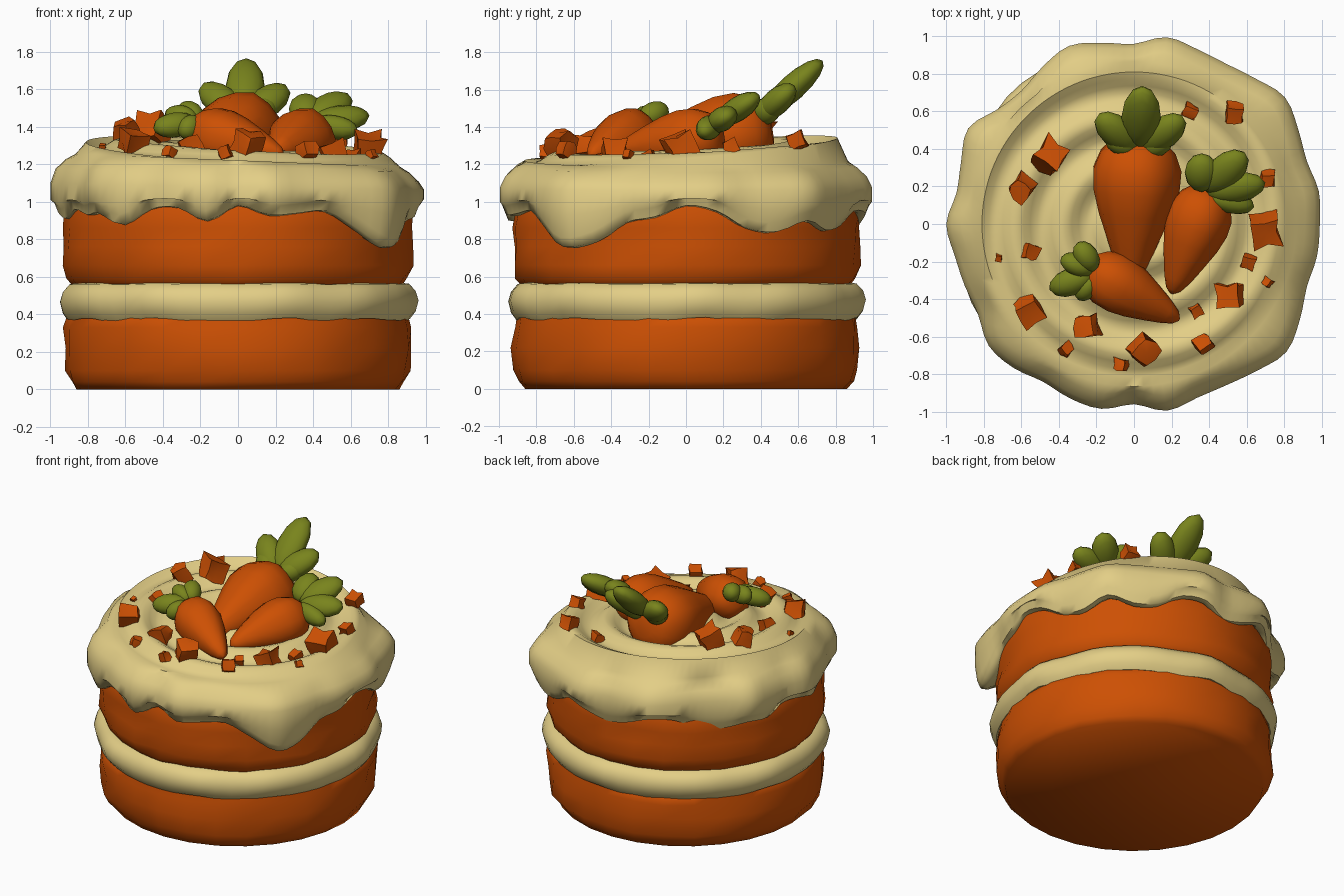
import bpy, bmesh, random
from math import tau, sin, cos, radians, hypot, atan2
from mathutils import Vector, Matrix

random.seed(4)
old = bpy.data.objects.get("Cube")
if old:
    bpy.data.objects.remove(old, do_unlink=True)


def material(name, color):
    m = bpy.data.materials.new(name)
    m.use_nodes = True
    m.diffuse_color = (*color, 1)
    bsdf = m.node_tree.nodes["Principled BSDF"]
    bsdf.inputs["Base Color"].default_value = (*color, 1)
    bsdf.inputs["Roughness"].default_value = 0.8
    return m


ORANGE = material("carrot_orange", (0.61, 0.08, 0.001))
CREAM = material("cream", (0.77, 0.62, 0.24))
GREEN = material("leaf_green", (0.19, 0.23, 0.012))


def finish(name, bm, mat, angle):
    bmesh.ops.recalc_face_normals(bm, faces=bm.faces)
    mesh = bpy.data.meshes.new(name)
    bm.to_mesh(mesh)
    bm.free()
    mesh.materials.append(mat)
    ob = bpy.data.objects.new(name, mesh)
    bpy.context.collection.objects.link(ob)
    bpy.ops.object.select_all(action="DESELECT")
    ob.select_set(True)
    bpy.context.view_layer.objects.active = ob
    bpy.ops.object.shade_smooth_by_angle(angle=radians(angle))


def lathe(name, rows, segs, point, mat, matrix=Matrix(), angle=60):
    """Skin of rings; point(row, angle) gives (radius, height)."""
    bm = bmesh.new()
    rings = []
    for i in range(rows):
        ring = []
        for k in range(segs):
            a = tau * k / segs
            r, z = point(i, a)
            ring.append(bm.verts.new(matrix @ Vector((r * cos(a), r * sin(a), z))))
        rings.append(ring)
    for low, high in zip(rings, rings[1:]):
        for k in range(segs):
            n = (k + 1) % segs
            bm.faces.new((low[k], low[n], high[n], high[k]))
    bm.faces.new(rings[0])
    bm.faces.new(rings[-1])
    finish(name, bm, mat, angle)


def around(table, a):
    """Spline lookup in a table spread evenly round the circle."""
    t = (a % tau) / tau * len(table)
    i = int(t)
    f = t - i
    p, q, r, s = (table[(i + k) % len(table)] for k in (-1, 0, 1, 2))
    return q + f / 2 * (r - p + f * (2 * p - 5 * q + 4 * r - s + f * (3 * (q - r) + s - p)))


# Sponge layers, slightly lumpy
def sponge(name, profile):
    def point(i, a):
        r, z = profile[i]
        lump = 0 if i in (0, len(profile) - 1) else random.uniform(-0.014, 0.014)
        return r + lump, z
    lathe(name, len(profile), 28, point, ORANGE, angle=75)


sponge("lower_sponge", [(0.86, 0), (0.89, 0.04), (0.92, 0.1), (0.925, 0.22),
                        (0.925, 0.33), (0.9, 0.42)])
sponge("upper_sponge", [(0.86, 0.53), (0.905, 0.59), (0.925, 0.66), (0.92, 0.76),
                        (0.925, 0.86), (0.92, 0.97), (0.85, 1.08)])

# Cream filling with a wavy lower edge
FILL = [(0.86, 0.38), (0.91, 0.37), (0.94, 0.41), (0.955, 0.47), (0.94, 0.52),
        (0.905, 0.56), (0.85, 0.57)]


def filling(i, a):
    r, z = FILL[i]
    wave = sin(9 * a + 1) + 0.6 * sin(14 * a)
    return r + 0.008 * wave, z + 0.01 * wave * (1 - i / 6)


lathe("cream_filling", len(FILL), 56, filling, CREAM)

# Icing: drip edge heights and outline radii, every ten degrees from +x
DRIP = [.97, .94, .85, .83, .89, .84, .86, .94, .93, .87, .90, .96, .95, .88, .87, .92,
        .90, .96, .95, .90, .95, .92, .93, .87, .95, .96, .89, .97, .92, .93, .94, .85,
        .75, .78, .88, .91]
RIM = [.99, 1.0, .98, 1.01, 1.05, 1.01, .985, .99, 1.01, .96, .98, 1.01, .97, .93, .95, 1.02,
       .98, .96, 1.0, .97, .96, .96, 1.01, 1.0, .97, .99, 1.0, .96, 1.01, .985, .99, 1.02,
       1.06, 1.02, .98, .99]


def top_height(x, y):
    """Spiral swirl on a gentle slope."""
    r, a = hypot(x, y), atan2(y, x)
    swirl = cos(tau * (r / 0.25) - a)
    fade = min(1, r / 0.2)
    return 1.275 - 0.055 * x + 0.045 * y + 0.03 * swirl * fade


TOP_ROWS = 22


def icing(i, a):
    rim, drip = around(RIM, a), around(DRIP, a)
    tilt = -0.035 * cos(a)
    edge = [(0.88, drip + 0.05), (0.925 * rim, drip + 0.005), (0.965 * rim, drip + 0.01),
            (0.985 * rim, drip + 0.06), (rim, 0.4 * drip + 0.63), (rim, 1.08 + tilt / 2),
            (0.972 * rim, 1.14 + tilt), (0.92 * rim, 1.19 + tilt), (0.865, 1.22 + tilt)]
    if i < len(edge):
        return edge[i]
    r = 0.81 * (1 - (i - len(edge)) / TOP_ROWS)
    return r, top_height(r * cos(a), r * sin(a))


lathe("swirled_icing", 9 + TOP_ROWS, 108, icing, CREAM)

# Carrots: share of length, share of widest radius
CARROT = [(0, 0.3), (0.03, 0.62), (0.1, 0.85), (0.22, 1), (0.36, 0.98), (0.52, 0.83),
          (0.7, 0.6), (0.86, 0.4), (0.96, 0.24), (1, 0.06)]


def carrot(name, head, tip, radius, blunt):
    head, tip = Vector(head), Vector(tip)
    axis = tip - head
    matrix = Matrix.Translation(head) @ axis.to_track_quat("Z", "Y").to_matrix().to_4x4()

    def point(i, a):
        t, r = CARROT[i]
        r = r + blunt * t * (1 - t)
        return radius * r * (1 + 0.03 * cos(5 * a)), t * axis.length
    lathe(name, len(CARROT), 15, point, ORANGE, matrix)


carrot("large_carrot", (0.02, 0.46, 1.38), (-0.02, -0.31, 1.26), 0.235, 0)
carrot("medium_carrot", (0.40, 0.19, 1.35), (0.20, -0.37, 1.27), 0.155, 0.55)
carrot("small_carrot", (-0.25, -0.23, 1.38), (0.24, -0.51, 1.25), 0.14, 0.55)


# Leaves: plump rounded lobes fanned out from a base on a sloping plane
def leaf(name, base, slope, lobes, thick):
    bm = bmesh.new()
    normal = Vector((0, -slope, 1)).normalized()
    bx, by, bz = base
    for x, y, width in lobes:
        along = Vector((x - bx, y - by, (y - by) * slope))
        u = along.normalized()
        frame = Matrix((u, normal.cross(u), normal)).transposed().to_4x4()
        size = Matrix.Diagonal((along.length * 0.46, width, thick, 1))
        place = Matrix.Translation(Vector(base) + along * 0.54)
        bmesh.ops.create_uvsphere(bm, u_segments=12, v_segments=8, radius=1,
                                  matrix=place @ frame @ size)
    finish(name, bm, GREEN, 70)


leaf("large_leaf", (0.03, 0.38, 1.44), 0.9,
     [(0.045, 0.73, 0.105), (-0.19, 0.58, 0.09), (0.26, 0.57, 0.09),
      (-0.15, 0.48, 0.07), (0.20, 0.47, 0.07)], 0.07)
leaf("medium_leaf", (0.36, 0.16, 1.42), 0.65,
     [(0.36, 0.37, 0.09), (0.59, 0.38, 0.095), (0.70, 0.22, 0.085), (0.64, 0.09, 0.065)], 0.065)
leaf("small_leaf", (-0.20, -0.26, 1.43), 0.45,
     [(-0.30, -0.10, 0.065), (-0.39, -0.18, 0.06), (-0.45, -0.35, 0.075),
      (-0.30, -0.40, 0.06)], 0.065)

# Carrot crumbs scattered round the top: x, y, size
CRUMBS = [(-.45, .36, .11), (.3, .6, .055), (.54, .59, .07), (.71, .24, .055), (.7, -.03, .11),
          (-.6, .19, .08), (-.55, -.15, .06), (-.72, -.18, .025), (-.56, -.46, .095),
          (-.25, -.54, .085), (-.36, -.67, .045), (-.07, -.75, .05), (.05, -.67, .1),
          (.37, -.64, .065), (.33, -.46, .045), (.52, -.38, .095), (.61, -.2, .055),
          (.71, -.31, .035)]
for n, (x, y, size) in enumerate(CRUMBS):
    bm = bmesh.new()
    bmesh.ops.create_cube(bm, size=1.3 * size)
    bmesh.ops.subdivide_edges(bm, edges=bm.edges[:], cuts=1, use_grid_fill=True)
    for v in bm.verts:
        v.co *= random.uniform(0.75, 1.15)
    spin = Matrix.Rotation(random.uniform(0, tau), 4, "Z") @ Matrix.Rotation(0.4, 4, "X")
    place = Matrix.Translation((x, y, top_height(x, y) + 0.4 * size))
    bmesh.ops.transform(bm, matrix=place @ spin, verts=bm.verts)
    finish(f"carrot_crumb_{n + 1}", bm, ORANGE, 35)
